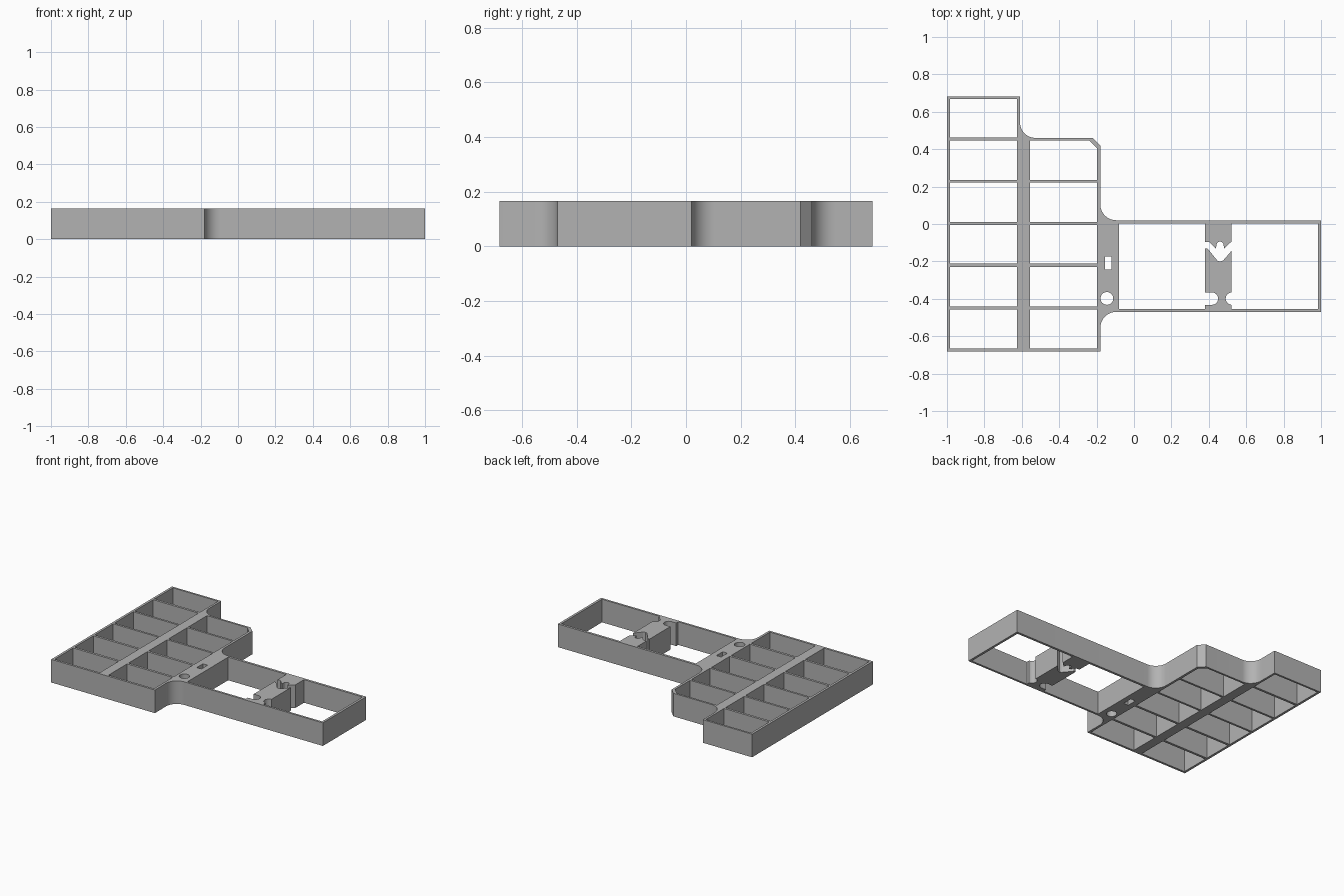
import bpy, bmesh, math

if "Cube" in bpy.data.objects:
    bpy.data.objects.remove(bpy.data.objects["Cube"])

HEIGHT = 0.165

grey = bpy.data.materials.new("plain grey")
grey.diffuse_color = (0.45, 0.45, 0.45, 1)
grey.use_nodes = True
grey.node_tree.nodes["Principled BSDF"].inputs["Base Color"].default_value = grey.diffuse_color


def arc(cx, cy, r, start, end, steps=12):
    """Points along a circular arc, angles in degrees."""
    return [(cx + r * math.cos(math.radians(start + (end - start) * i / steps)),
             cy + r * math.sin(math.radians(start + (end - start) * i / steps)))
            for i in range(steps + 1)]


def rect(x0, x1, y0, y1):
    return [(x0, y0), (x1, y0), (x1, y1), (x0, y1)]


def extruded_plate(name, loops, height):
    """Fill an outline with openings and extrude it upwards."""
    bm = bmesh.new()
    edges = []
    for loop in loops:
        vs = [bm.verts.new((x, y, 0)) for x, y in loop]
        edges += [bm.edges.new((vs[i - 1], vs[i])) for i in range(len(vs))]
    bmesh.ops.triangle_fill(bm, use_beauty=True, edges=edges)
    ext = bmesh.ops.extrude_face_region(bm, geom=bm.faces[:], use_keep_orig=True)
    top = [g for g in ext["geom"] if isinstance(g, bmesh.types.BMVert)]
    bmesh.ops.translate(bm, verts=top, vec=(0, 0, height))
    bmesh.ops.recalc_face_normals(bm, faces=bm.faces[:])
    mesh = bpy.data.meshes.new(name)
    bm.to_mesh(mesh)
    bm.free()
    mesh.materials.append(grey)
    obj = bpy.data.objects.new(name, mesh)
    bpy.context.collection.objects.link(obj)
    bpy.context.view_layer.objects.active = obj
    obj.select_set(True)
    bpy.ops.object.shade_smooth_by_angle(angle=math.radians(30))
    return obj


# Outer outline with filleted inner corners and one chamfered corner
R = 0.085
outline = [(-1, -0.682), (-0.18, -0.682)]
outline += arc(-0.18 + R, -0.47 - R, R, 180, 90)
outline += [(1, -0.47), (1, 0.02)]
outline += arc(-0.18 + R, 0.02 + R, R, 270, 180)
outline += [(-0.18, 0.418), (-0.222, 0.46)]
outline += arc(-0.61 + R, 0.46 + R, R, 270, 180)
outline += [(-0.61, 0.682), (-1, 0.682)]

# Two columns of compartments
rows = [(-0.666, -0.457), (-0.440, -0.229), (-0.212, -0.005),
        (0.010, 0.221), (0.236, 0.446)]
openings = [rect(-0.983, -0.625, y0, y1) for y0, y1 in rows + [(0.463, 0.668)]]
openings += [rect(-0.557, -0.197, y0, y1) for y0, y1 in rows[:-1]]
y0, y1 = rows[-1]
openings.append([(-0.557, y0), (-0.197, y0), (-0.197, y1 - 0.042),
                 (-0.239, y1), (-0.557, y1)])

# Slot and round hole in the solid neck
openings.append(rect(-0.156, -0.119, -0.244, -0.173))
openings.append(arc(-0.145, -0.398, 0.034, 0, 360, 32)[:-1])

# Arm opening, running around the upper and lower connector blocks
XL, XR = 0.38, 0.52
arm = [(-0.08, -0.455), (XL, -0.455), (XL, -0.432), (0.405, -0.432)]
arm += arc(0.417, -0.399, 0.033, -90, 90)
arm += [(0.405, -0.366), (XL, -0.366), (XL, -0.132), (0.394, -0.132),
        (0.446, -0.196), (0.46, -0.201), (0.476, -0.196), (XR, -0.145), (XR, -0.366)]
arm += arc(0.523, -0.399, 0.033, 100, 260)
arm += [(XR, -0.432), (XR, -0.455), (0.983, -0.455), (0.983, 0.003),
        (XR, 0.003), (XR, -0.095), (0.482, -0.131)]
arm += arc(0.46, -0.113, 0.019, 0, 180)
arm += [(0.438, -0.131), (0.402, -0.095), (XL, -0.095), (XL, 0.003), (-0.08, 0.003)]
openings.append(arm)

extruded_plate("compartment_tray", [outline] + openings, HEIGHT)
